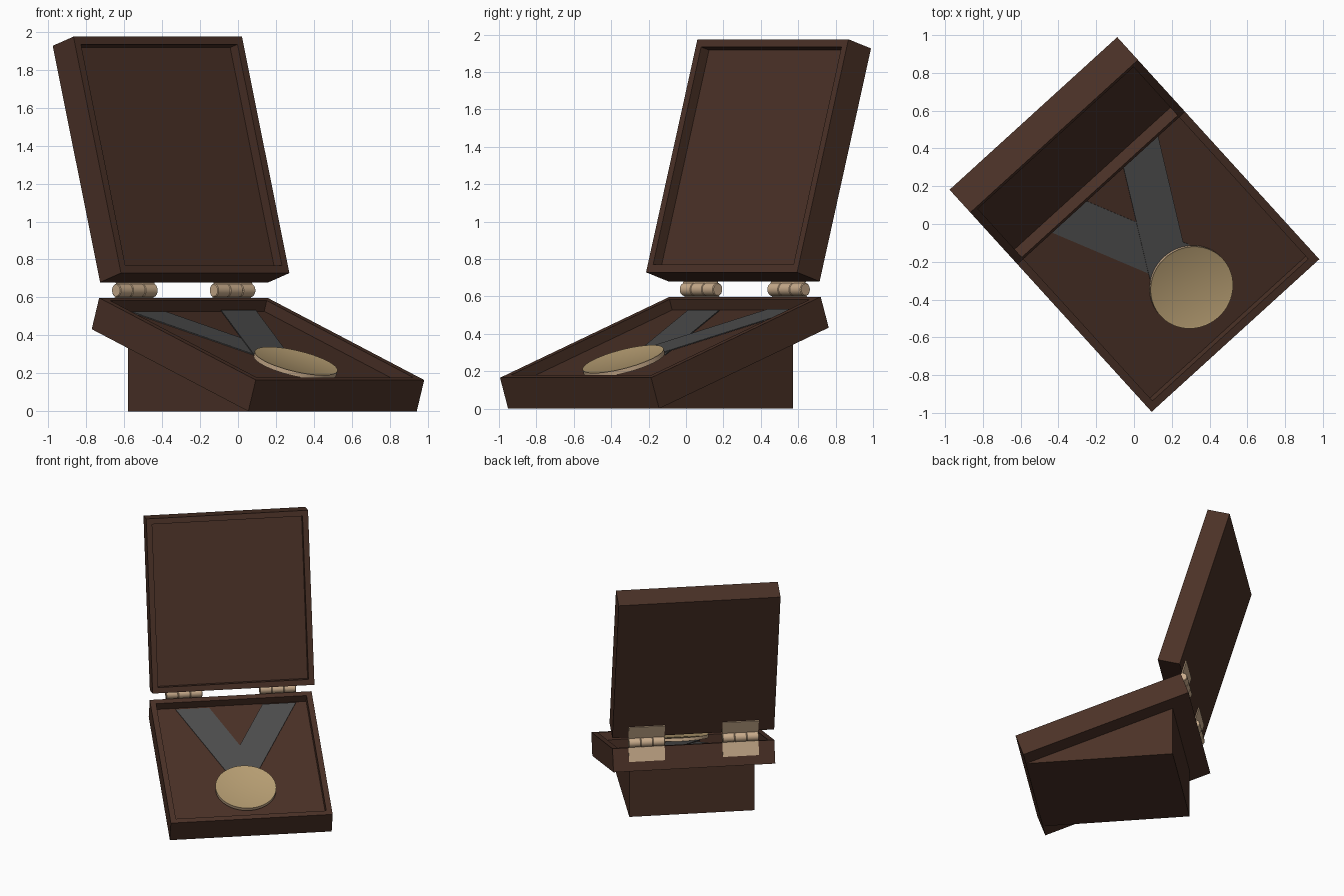
import bpy
import bmesh
from math import radians
from mathutils import Matrix, Vector

if "Cube" in bpy.data.objects:
    bpy.data.objects.remove(bpy.data.objects["Cube"])


def material(name, rgb):
    mat = bpy.data.materials.new(name)
    mat.use_nodes = True
    mat.diffuse_color = (*rgb, 1)
    mat.node_tree.nodes["Principled BSDF"].inputs["Base Color"].default_value = (*rgb, 1)
    return mat


WOOD = material("dark wood", (0.07, 0.031, 0.02))
BRASS = material("pale brass", (0.58, 0.41, 0.26))
GOLD = material("dull gold", (0.47, 0.34, 0.17))
CLOTH = material("grey ribbon", (0.076, 0.076, 0.076))

# Frames: the whole case is turned, the tray leans on its wedge, the lid stands open
CASE = Matrix.Rotation(radians(42.3), 4, 'Z')
TRAY = CASE @ Matrix.Translation((0, -0.74, 0)) @ Matrix.Rotation(radians(19.45), 4, 'X')
LID = CASE @ Matrix.Translation((0, 0.42, 0.68)) @ Matrix.Rotation(radians(73.4), 4, 'X')
WIDTH, LENGTH, RIM, DEPTH = 1.2, 1.3, 0.06, 0.06


def finish(name, bm, frame, *mats):
    bmesh.ops.recalc_face_normals(bm, faces=bm.faces)
    mesh = bpy.data.meshes.new(name)
    bm.to_mesh(mesh)
    bm.free()
    obj = bpy.data.objects.new(name, mesh)
    obj.matrix_world = frame
    bpy.context.collection.objects.link(obj)
    for mat in mats:
        mesh.materials.append(mat)
    return obj


def smooth(obj):
    bpy.ops.object.select_all(action='DESELECT')
    obj.select_set(True)
    bpy.context.view_layer.objects.active = obj
    bpy.ops.object.shade_smooth_by_angle(angle=radians(35))


def block(low, high):
    low, high = Vector(low), Vector(high)
    bm = bmesh.new()
    bmesh.ops.create_cube(bm, size=1)
    for v in bm.verts:
        v.co = [(a + b) / 2 + c * (b - a) for a, b, c in zip(low, high, v.co)]
    return bm


def prism(outline, offset):
    """Extrude a flat outline along an offset."""
    bm = bmesh.new()
    face = bm.faces.new([bm.verts.new(p) for p in outline])
    top = bmesh.ops.extrude_face_region(bm, geom=[face], use_keep_orig=True)
    verts = [g for g in top["geom"] if isinstance(g, bmesh.types.BMVert)]
    bmesh.ops.translate(bm, verts=verts, vec=offset)
    return bm


def shell(name, frame, thickness):
    """Box half with a sunken panel inside a raised rim."""
    bm = block((-WIDTH / 2, 0, 0), (WIDTH / 2, LENGTH, thickness))
    bm.normal_update()
    top = max(bm.faces, key=lambda f: f.normal.z)
    bmesh.ops.inset_region(bm, faces=[top], thickness=RIM)
    panel = bmesh.ops.extrude_discrete_faces(bm, faces=[top])["faces"][0]
    bmesh.ops.translate(bm, verts=panel.verts, vec=(0, 0, -DEPTH))
    finish(name, bm, frame, WOOD)


# Tray, lid and the wedge under the tray
shell("tray", TRAY, 0.175)
shell("lid", LID, 0.17)
wedge = [(-0.465, -0.74, 0), (-0.465, 0.35, 0), (-0.465, 0.35, 0.385)]
finish("support_wedge", prism(wedge, (0.93, 0, 0)), CASE, WOOD)


# Crossed ribbon: the right strap lies under the left one
def strap(name, end_x, start_x, height):
    half = 0.124
    outline = [(start_x - half, 0.53, height), (start_x + half, 0.53, height),
               (end_x + half, 1.24, height), (end_x - half, 1.24, height)]
    finish(name, prism(outline, (0, 0, 0.005)), TRAY, CLOTH)


strap("right_ribbon", -0.288, 0.02, 0.116)
strap("left_ribbon", 0.355, -0.016, 0.123)

# Medal disc with a narrow raised edge
bm = bmesh.new()
bmesh.ops.create_cone(bm, cap_ends=True, segments=72, radius1=0.224, radius2=0.224, depth=0.025,
                      matrix=Matrix.Translation((0, 0.357, 0.1425)))
bm.normal_update()
face = max(bm.faces, key=lambda f: f.normal.z)
bmesh.ops.inset_region(bm, faces=[face], thickness=0.008)
bmesh.ops.translate(bm, verts=face.verts, vec=(0, 0, -0.003))
for f in bm.faces:
    f.material_index = 1 if abs(f.normal.z) < 0.5 else 0
smooth(finish("medal", bm, TRAY, GOLD, BRASS))

# Hinges: three knuckles and two leaves each
for side, x in (("right", -0.348), ("left", 0.348)):
    bm = bmesh.new()
    for i in (-1, 0, 1):
        place = Matrix.Translation((x + i * 0.0895, 0.425, 0.637)) @ Matrix.Rotation(radians(90), 4, 'Y')
        bmesh.ops.create_cone(bm, cap_ends=True, segments=32, radius1=0.035, radius2=0.035,
                              depth=0.0895, matrix=place)
    rings = [e for e in bm.edges if any(len(f.verts) > 4 for f in e.link_faces)]
    bmesh.ops.bevel(bm, geom=rings, offset=0.004, segments=1, affect='EDGES')
    smooth(finish(side + "_hinge_barrel", bm, CASE, BRASS))

    low, high = x - 0.134, x + 0.134
    finish(side + "_tray_hinge_leaf",
           block((low, LENGTH, 0.07), (high, LENGTH + 0.008, 0.2)), TRAY, BRASS)
    finish(side + "_lid_hinge_leaf",
           block((low, -0.03, -0.008), (high, 0.1, 0)), LID, BRASS)
